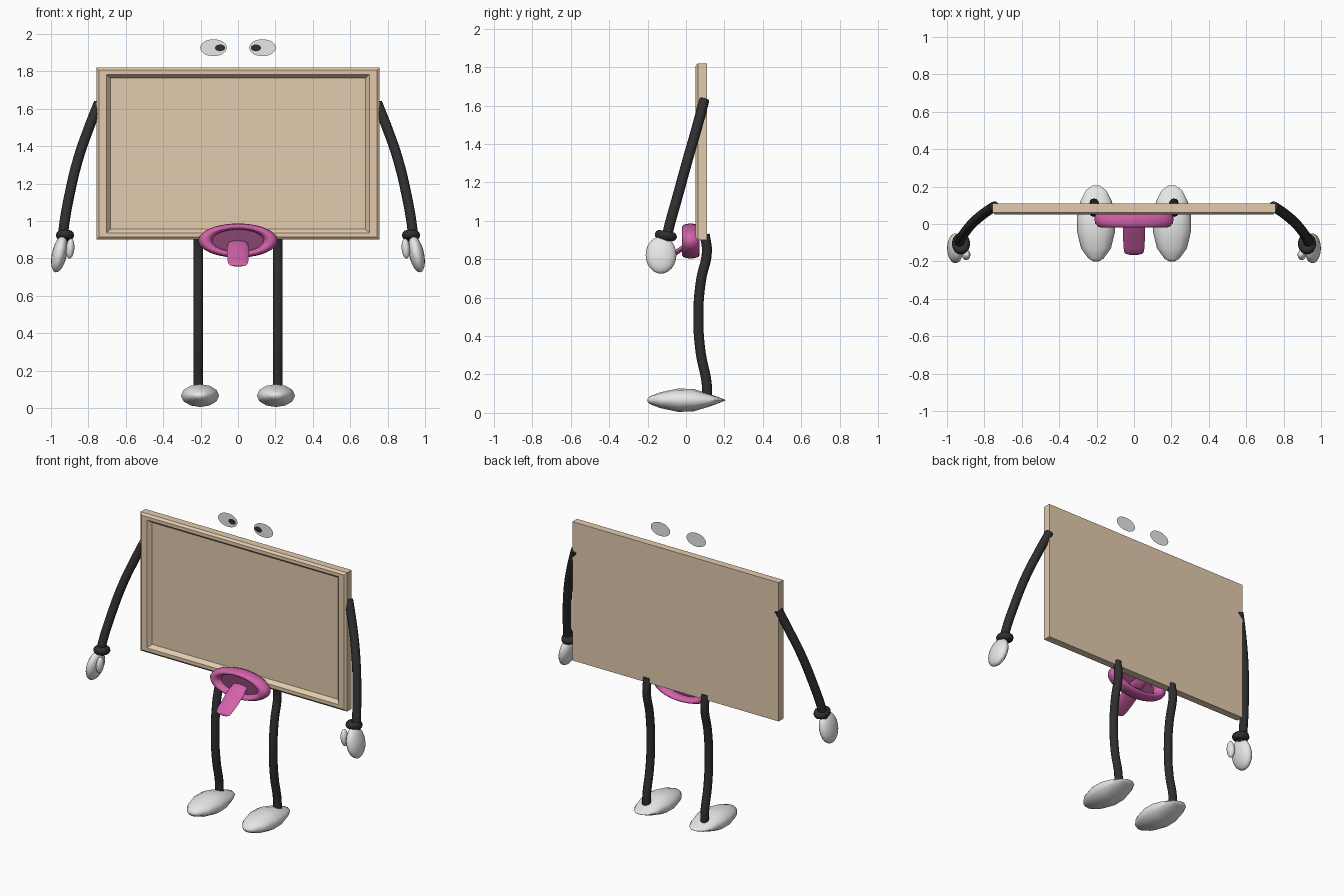
import bpy, bmesh, math
from mathutils import Vector, Matrix

if "Cube" in bpy.data.objects:
    bpy.data.objects.remove(bpy.data.objects["Cube"])


def material(name, rgb):
    m = bpy.data.materials.new(name)
    m.diffuse_color = (*rgb, 1)
    m.use_nodes = True
    m.node_tree.nodes["Principled BSDF"].inputs["Base Color"].default_value = m.diffuse_color
    return m


TAN = material("tan board", (0.77, 0.60, 0.42))
BLACK = material("soft black", (0.028, 0.028, 0.03))
WHITE = material("white", (0.8, 0.8, 0.8))
PINK = material("pink", (0.65, 0.12, 0.40))
PLUM = material("dark plum", (0.25, 0.06, 0.17))


def finish(name, mesh, mat, angle):
    """Link a mesh as an object with smoothing below the given angle."""
    mesh.name = name
    mesh.materials.clear()
    mesh.materials.append(mat)
    if angle:
        mesh.shade_smooth()
        mesh.set_sharp_from_angle(angle=math.radians(angle))
    ob = bpy.data.objects.new(name, mesh)
    bpy.context.collection.objects.link(ob)
    return ob


def from_bmesh(name, bm, mat, angle=40):
    bmesh.ops.recalc_face_normals(bm, faces=bm.faces)
    mesh = bpy.data.meshes.new(name)
    bm.to_mesh(mesh)
    bm.free()
    return finish(name, mesh, mat, angle)


def loft(name, rings, mat, angle=40):
    """Skin a closed solid over rings of equal point count."""
    bm = bmesh.new()
    loops = [[bm.verts.new(p) for p in ring] for ring in rings]
    n = len(loops[0])
    for a, b in zip(loops, loops[1:]):
        for i in range(n):
            j = (i + 1) % n
            bm.faces.new((a[i], a[j], b[j], b[i]))
    bm.faces.new(loops[0])
    bm.faces.new(loops[-1])
    return from_bmesh(name, bm, mat, angle)


def tube(name, points, radius, mat):
    """Round tube along a smooth path."""
    cu = bpy.data.curves.new(name + "_path", 'CURVE')
    cu.dimensions = '3D'
    cu.bevel_depth = radius
    cu.bevel_resolution = 4
    cu.resolution_u = 5
    cu.use_fill_caps = True
    sp = cu.splines.new('BEZIER')
    sp.bezier_points.add(len(points) - 1)
    for bp, p in zip(sp.bezier_points, points):
        bp.co = p
        bp.handle_left_type = bp.handle_right_type = 'AUTO'
    tmp = bpy.data.objects.new(name + "_tmp", cu)
    bpy.context.collection.objects.link(tmp)
    bpy.context.view_layer.update()
    dg = bpy.context.evaluated_depsgraph_get()
    mesh = bpy.data.meshes.new_from_object(tmp.evaluated_get(dg))
    bpy.data.objects.remove(tmp)
    return finish(name, mesh, mat, 50)


def ellipsoid(name, center, radii, tilt, mat):
    """Ellipsoid leaning sideways about y."""
    bm = bmesh.new()
    m = (Matrix.Translation(center) @ Matrix.Rotation(tilt, 4, 'Y')
         @ Matrix.Diagonal((*radii, 1)))
    bmesh.ops.create_uvsphere(bm, u_segments=20, v_segments=12, radius=1, matrix=m)
    return from_bmesh(name, bm, mat, 80)


def torus(name, center, major, minor, rot, scale, mat, nu=32, nv=12):
    m = Matrix.Translation(center) @ rot @ Matrix.Diagonal((*scale, 1))
    bm = bmesh.new()
    grid = []
    for i in range(nu):
        a = 2 * math.pi * i / nu
        row = []
        for k in range(nv):
            b = 2 * math.pi * k / nv
            r = major + minor * math.cos(b)
            row.append(bm.verts.new(m @ Vector((r * math.cos(a), r * math.sin(a), minor * math.sin(b)))))
        grid.append(row)
    for i in range(nu):
        for k in range(nv):
            i2, k2 = (i + 1) % nu, (k + 1) % nv
            bm.faces.new((grid[i][k], grid[i2][k], grid[i2][k2], grid[i][k2]))
    return from_bmesh(name, bm, mat, 80)


def disc(name, x, y, z, rx, rz, mat, n=32):
    """Flat oval facing the front."""
    bm = bmesh.new()
    bm.faces.new([bm.verts.new((x + rx * math.cos(2 * math.pi * i / n), y,
                                z + rz * math.sin(2 * math.pi * i / n))) for i in range(n)])
    mesh = bpy.data.meshes.new(name)
    bm.to_mesh(mesh)
    bm.free()
    return finish(name, mesh, mat, 0)


# Board: flat back, chamfered rim and recessed front panel
def rect(ix, iz, y):
    x, lo, hi = 0.757 - ix, 0.90 + iz, 1.82 - iz
    return [(-x, y, lo), (x, y, lo), (x, y, hi), (-x, y, hi)]


loft("board", [rect(0, 0, 0.11), rect(0, 0, 0.062), rect(0.014, 0.014, 0.05),
               rect(0.054, 0.036, 0.05), rect(0.075, 0.056, 0.075)], TAN, 0)

# Mouth: lip ring, dark inside and tongue hanging forward
torus("lips", (0, 0.025, 0.895), 0.174, 0.038, Matrix.Rotation(math.pi / 2, 4, 'X'),
      (1, 0.43, 1.18), PINK, nu=40)
disc("mouth_inside", 0, 0.02, 0.895, 0.165, 0.07, PLUM)


def oval(y, z, rx, rz, n=12, lean=0.0, x=0.0):
    return [(x + rx * math.cos(t), y + lean * rz * math.sin(t), z + rz * math.sin(t))
            for t in (2 * math.pi * i / n for i in range(n))]


tongue = [(0.06, 0.895, 0.04, 0.015), (0.02, 0.88, 0.052, 0.02), (-0.03, 0.85, 0.06, 0.024),
          (-0.08, 0.815, 0.058, 0.022), (-0.13, 0.785, 0.056, 0.018),
          (-0.155, 0.77, 0.05, 0.014), (-0.162, 0.766, 0.035, 0.007)]
loft("tongue", [oval(*t, lean=0.5) for t in tongue], PINK, 60)

# Shoe sections: y, half width, half height
shoe = [(-0.20, 0.015, 0.008), (-0.185, 0.04, 0.022), (-0.13, 0.08, 0.042), (-0.04, 0.102, 0.061),
        (0.04, 0.102, 0.058), (0.12, 0.085, 0.034), (0.18, 0.055, 0.012), (0.205, 0.02, 0.002)]

for s, side in ((-1, "left"), (1, "right")):
    # Floating eye with pupil
    disc(f"eye_{side}", s * 0.131, 0.08, 1.926, 0.071, 0.045, WHITE)
    disc(f"pupil_{side}", s * 0.096, 0.075, 1.925, 0.027, 0.018, BLACK)

    # Leg and shoe
    leg = [(0.097, 0.93), (0.109, 0.84), (0.078, 0.69), (0.064, 0.50), (0.077, 0.31),
           (0.107, 0.16), (0.11, 0.09)]
    tube(f"leg_{side}", [(s * 0.213, y, z) for y, z in leg], 0.026, BLACK)
    loft(f"shoe_{side}", [oval(y, 0.066, w, h, x=s * 0.203) for y, w, h in shoe], WHITE, 70)

    # Arm bending out and forward
    arm = [(0.745, 0.095, 1.63), (0.80, 0.058, 1.49), (0.855, 0.012, 1.33),
           (0.905, -0.046, 1.12), (0.932, -0.09, 0.96), (0.938, -0.105, 0.89)]
    tube(f"arm_{side}", [(s * x, y, z) for x, y, z in arm], 0.027, BLACK)

    # Glove: cuff, hand and thumb
    torus(f"cuff_{side}", (s * 0.925, -0.105, 0.923), 0.032, 0.022,
          Matrix.Rotation(math.radians(-10), 4, 'X'), (0.9, 1.08, 1.1), BLACK, nu=20, nv=10)
    ellipsoid(f"hand_{side}", (s * 0.955, -0.13, 0.822), (0.04, 0.08, 0.099),
              -s * math.radians(12), WHITE)
    ellipsoid(f"thumb_{side}", (s * 0.897, -0.165, 0.852), (0.022, 0.028, 0.054),
              -s * math.radians(5), WHITE)
